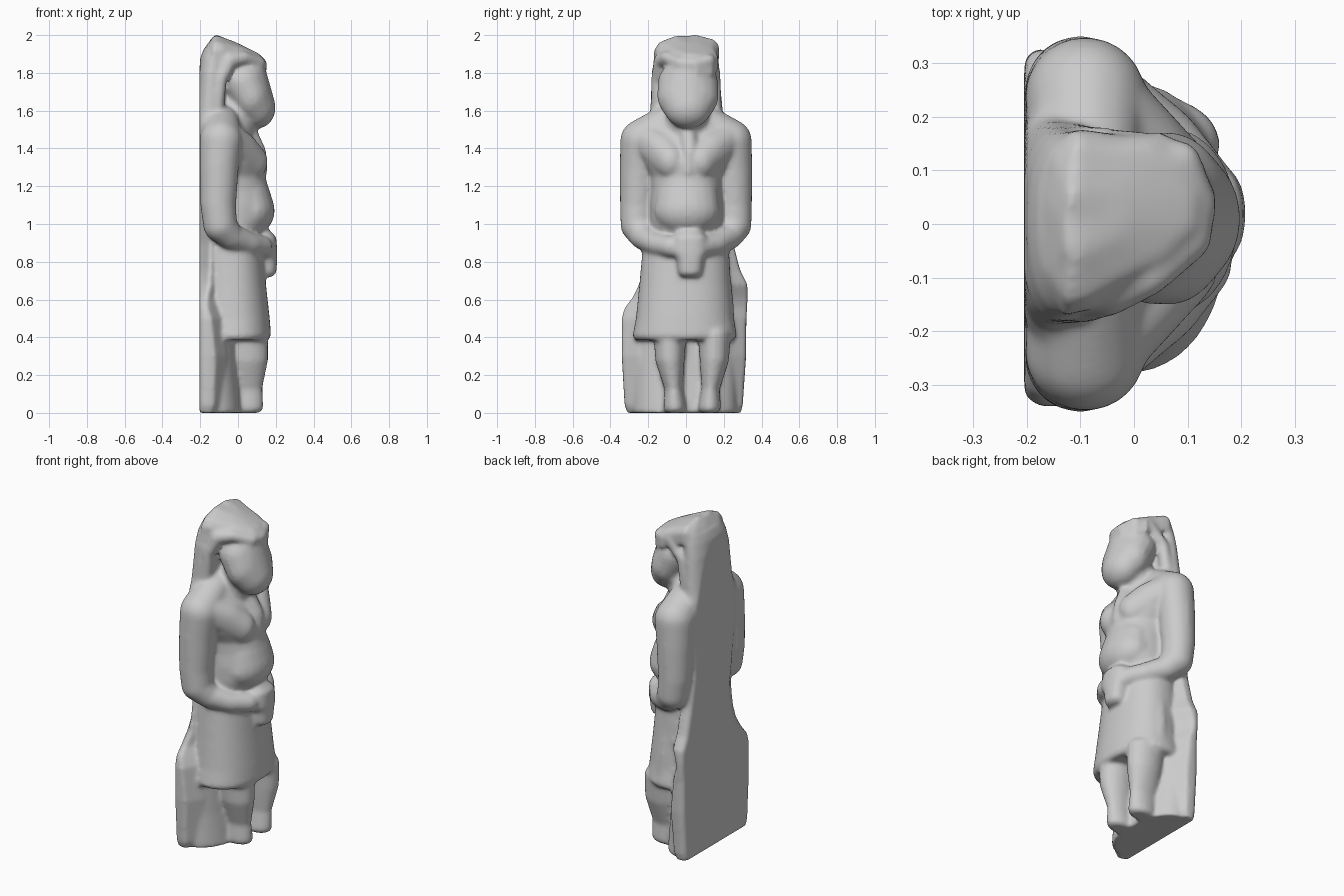
import bpy, bmesh, math
from mathutils import Vector

BACK = -0.205          # plane of the flat rear face
stone = bmesh.new()    # all carved masses gather here, then fuse into one skin


def add(bm):
    """Trim a mass to the back and ground planes and add it to the stone."""
    for v in bm.verts:
        v.co.x = max(v.co.x, BACK)
        v.co.z = max(v.co.z, 0)
    bmesh.ops.recalc_face_normals(bm, faces=bm.faces)
    me = bpy.data.meshes.new("tmp")
    bm.to_mesh(me)
    bm.free()
    stone.from_mesh(me)
    bpy.data.meshes.remove(me)


def blob(*balls):
    """Convex mass wrapped round ellipsoids given as (x, y, z, rx, ry, rz)."""
    bm = bmesh.new()
    for x, y, z, rx, ry, rz in balls:
        new = bmesh.ops.create_uvsphere(bm, u_segments=20, v_segments=12, radius=1)["verts"]
        for v in new:
            v.co = Vector((x + v.co.x * rx, y + v.co.y * ry, z + v.co.z * rz))
    if len(balls) > 1:
        pts = [v.co.copy() for v in bm.verts]
        bm.clear()
        for p in pts:
            bm.verts.new(p)
        bmesh.ops.convex_hull(bm, input=bm.verts[:])
        bmesh.ops.delete(bm, geom=[v for v in bm.verts if not v.link_faces], context='VERTS')
    add(bm)


def limb(points):
    """Chain of tapered capsules; each point is (x, y, z, r) or full radii."""
    full = [p if len(p) == 6 else (*p, p[3], p[3]) for p in points]
    for a, b in zip(full, full[1:]):
        blob(a, b)


def skin(rings):
    """Closed skin through equal-length rings of points."""
    bm = bmesh.new()
    vs = [[bm.verts.new(p) for p in r] for r in rings]
    n = len(vs[0])
    for a, b in zip(vs, vs[1:]):
        for i in range(n):
            j = (i + 1) % n
            bm.faces.new((a[i], a[j], b[j], b[i]))
    for ring in (vs[0], vs[-1]):
        hub = bm.verts.new(sum((v.co for v in ring), Vector()) / n)
        for i in range(n):
            bm.faces.new((ring[i], ring[(i + 1) % n], hub))
    add(bm)


def loft(sections, p=2.0, n=48):
    """Stack of superellipses (z, x_back, x_front, y_min, y_max)."""
    rings = []
    for z, x0, x1, y0, y1 in sections:
        ring = []
        for i in range(n):
            a = 2 * math.pi * i / n
            c, s = math.cos(a), math.sin(a)
            ring.append(((x0 + x1) / 2 + (x1 - x0) / 2 * math.copysign(abs(c) ** (2 / p), c),
                         (y0 + y1) / 2 + (y1 - y0) / 2 * math.copysign(abs(s) ** (2 / p), s), z))
        rings.append(ring)
    skin(rings)


# rear slab, waisted at the back: (z, y_left, y_right, front x, left inset at the back)
slab = [(0, -.31, .29, -.1, .02), (.04, -.325, .3, -.09, .02), (.3, -.34, .318, -.08, .02),
        (.5, -.34, .32, -.1, .02), (.56, -.325, .325, -.12, .02), (.61, -.285, .328, -.12, .03),
        (.68, -.25, .325, -.1, .06), (.76, -.235, .285, -.1, .09), (.9, -.22, .25, -.1, .1),
        (1.1, -.22, .21, -.1, .07), (1.4, -.22, .21, -.1, .03), (1.58, -.18, .18, -.1, .02),
        (1.75, -.14, .14, -.1, .02)]
skin([[(BACK, l + b, z), (BACK, r - .02, z), (BACK + .02, r, z), (f - .04, r, z), (f + .02, r - .09, z),
       (f + .02, l + .09, z), (f - .04, l, z), (BACK + .02 + b / 3, l, z)] for z, l, r, f, b in slab])

# stone left uncut behind and between the legs
loft([(0, -.3, .03, -.28, .27), (.2, -.3, .01, -.28, .27), (.42, -.3, .0, -.28, .27)], 2.2)

# legs and feet
for y, lean in ((-.085, .025), (.15, -.025)):
    limb([(.04, y, .42, .12, .088, .05), (.05, y, .28, .11, .078, .05),
          (.04, y + lean * .8, .13, .09, .048, .05), (.045, y + lean, .03, .09, .06, .05)])

# skirt with a flared hem
loft([(.385, -.23, .162, -.272, .252), (.41, -.23, .175, -.282, .27), (.5, -.22, .168, -.265, .252),
      (.68, -.21, .148, -.247, .237), (.92, -.21, .125, -.225, .225)], 2.25)
# drapery lumps on the skirt sides
for s in (-1, 1):
    limb([(-.02, s * .175, .82, .05), (-.01, s * .195, .6, .055), (.0, s * .2, .45, .06)])

# torso, swelling at belly and chest
loft([(.85, -.21, .12, -.22, .22), (.95, -.22, .13, -.19, .19), (1.02, -.23, .175, -.19, .195),
      (1.1, -.24, .185, -.19, .195), (1.18, -.25, .165, -.185, .19), (1.25, -.25, .145, -.19, .19),
      (1.32, -.25, .15, -.23, .23), (1.38, -.25, .125, -.25, .25), (1.45, -.25, .085, -.27, .27),
      (1.54, -.25, .03, -.24, .24), (1.6, -.25, .0, -.18, .18)], 2.0)
# belly
blob((.07, .005, 1.07, .125, .175, .13), (.05, .005, 1.15, .12, .165, .13))
# chest halves
for s in (-1, 1):
    blob((.06, s * .08, 1.33, .098, .085, .1), (.01, s * .13, 1.41, .09, .1, .08),
         (-.06, s * .2, 1.44, .1, .1, .1))
# collar ridge
limb([(.06, .01, 1.48, .045), (.105, .02, 1.38, .045), (.122, .01, 1.28, .035)])

# shoulders, arms and hands
for s in (-1, 1):
    limb([(-.09, s * .1, 1.53, .1), (-.09, s * .235, 1.44, .114), (-.1, s * .247, 1.3, .104),
          (-.105, s * .255, 1.1, .095), (-.095, s * .257, .995, .09), (-.04, s * .23, .935, .07),
          (.06, s * .16, .895, .06), (.125, s * .08, .88, .058)])

# vessel held in front
loft([(.72, .1, .18, -.03, .07), (.74, .09, .203, -.042, .085), (.81, .07, .208, -.05, .095),
      (.85, .07, .208, -.08, .115), (.93, .07, .203, -.07, .11), (.965, .07, .17, -.05, .08)], 2.4)

# neck and face
limb([(-.03, 0, 1.5, .115), (0, .01, 1.6, .115)])
blob((.1, .01, 1.615, .1, .125, .11), (.07, .01, 1.67, .11, .162, .13),
     (.03, .01, 1.75, .125, .16, .12), (.04, .01, 1.8, .11, .13, .08))

# hood behind the head
loft([(1.5, -.25, -.05, -.215, .215), (1.6, -.235, -.065, -.19, .195), (1.8, -.215, -.06, -.182, .178),
      (1.88, -.2, -.05, -.17, .17), (1.93, -.18, -.06, -.14, .16)], 2.2)
# raised hood rim round the face
limb([(-.115, -.145, 1.6, .04), (-.095, -.15, 1.76, .036), (-.045, -.13, 1.865, .042),
      (.03, -.1, 1.88, .035), (.11, -.03, 1.85, .035), (.12, .04, 1.845, .035), (.09, .12, 1.865, .035),
      (0, .14, 1.865, .035), (-.085, .15, 1.77, .034), (-.115, .15, 1.6, .04)])
# broken, forward-sloping crown
plan = [(-.17, -.11), (-.13, -.17), (-.08, -.16), (-.02, -.125), (.08, -.075), (.145, -.01),
        (.15, .06), (.11, .14), (.05, .17), (-.02, .165), (-.11, .178), (-.16, .14), (-.18, .05)]
crown = []
for k, drop in ((1, .1), (1, .025), (.85, .0), (.35, -.008)):
    ring = []
    for x, y in plan:
        x, y = -.1 + (x + .1) * k, y * k
        top = 2.0 - (.42 * (x + .12) if x > -.12 else 1.1 * (-.12 - x))
        ring.append((x, y, top - drop - (1.4 if y < 0 else .7) * y * y))
    crown.append(ring)
skin(crown)

# fuse every mass into one weathered stone skin
mesh = bpy.data.meshes.new("stone_figure")
stone.to_mesh(mesh)
stone.free()
figure = bpy.data.objects.new("stone_figure", mesh)
bpy.context.scene.collection.objects.link(figure)
fuse = figure.modifiers.new("fuse", 'REMESH')
fuse.mode = 'VOXEL'
fuse.voxel_size = .01
fuse.use_smooth_shade = True
wear = figure.modifiers.new("wear", 'SMOOTH')
wear.factor = .5
wear.iterations = 14
